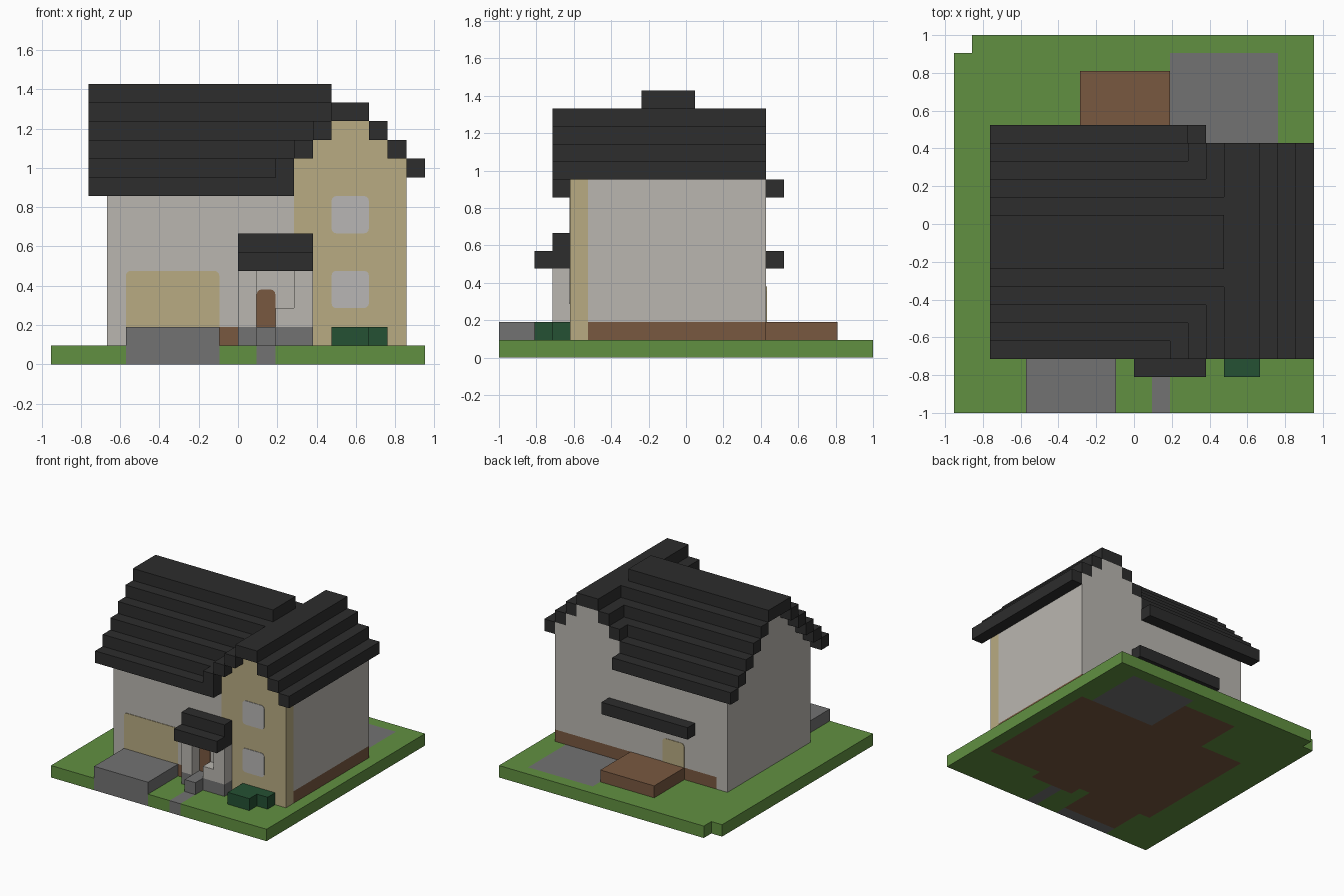
import bpy
import bmesh
from mathutils import Vector

cube = bpy.data.objects.get("Cube")
if cube:
    bpy.data.objects.remove(cube, do_unlink=True)

U = 2 / 21                          # one block
ORIGIN = Vector((10, 10.5, 0))      # block grid corner offset


def pos(x, y, z):
    return (Vector((x, y, z)) - ORIGIN) * U


def material(name, r, g, b):
    m = bpy.data.materials.new(name)
    m.use_nodes = True
    m.diffuse_color = (r, g, b, 1)
    m.node_tree.nodes["Principled BSDF"].inputs["Base Color"].default_value = (r, g, b, 1)
    return m


WALL = material("pale wall", .49, .47, .435)
TAN = material("tan render", .485, .41, .223)
ROOF = material("charcoal roof", .026, .026, .026)
GRASS = material("grass green", .12, .28, .053)
BROWN = material("earth brown", .19, .098, .051)
STONE = material("grey paving", .17, .17, .17)
BUSH = material("dark hedge green", .018, .082, .033)
GLASS = material("pale window", .48, .47, .46)


def finish(name, bm, mats):
    bmesh.ops.recalc_face_normals(bm, faces=bm.faces)
    me = bpy.data.meshes.new(name)
    bm.to_mesh(me)
    bm.free()
    for m in mats:
        me.materials.append(m)
    ob = bpy.data.objects.new(name, me)
    bpy.context.collection.objects.link(ob)
    return ob


def blocks(name, mat, boxes):
    """Boxes given as x, y and z ranges in block units, joined in one object."""
    bm = bmesh.new()
    for (x0, x1), (y0, y1), (z0, z1) in boxes:
        verts = bmesh.ops.create_cube(bm, size=1)["verts"]
        for v in verts:
            v.co = pos(x1 if v.co.x > 0 else x0, y1 if v.co.y > 0 else y0,
                       z1 if v.co.z > 0 else z0)
    return finish(name, bm, [mat])


def plate(name, mat, xr, y, zr, round_bottom=False):
    """Thin upright panel with rounded corners, set into the wall plane at y."""
    bm = bmesh.new()
    (x0, x1), (z0, z1) = xr, zr
    corners = [bm.verts.new(pos(x, y, z)) for x, z in ((x0, z0), (x1, z0), (x1, z1), (x0, z1))]
    bm.faces.new(corners)
    for v in corners:
        v.co.y -= .004
    soft = corners if round_bottom else corners[2:]
    bmesh.ops.bevel(bm, geom=soft, offset=.025, segments=3, profile=.5, affect='VERTICES')
    ext = bmesh.ops.extrude_face_region(bm, geom=bm.faces[:])["geom"]
    for v in ext:
        if isinstance(v, bmesh.types.BMVert):
            v.co.y += .008
    return finish(name, bm, [mat])


# Lawn slab with paved and bare-earth cells
def inside(c, xr, yr):
    return xr[0] < c.x < xr[1] and yr[0] < c.y < yr[1]


def ground_colour(c, underside):
    paved = (((4, 9), (0, 1)), ((11, 12), (0, 3)), ((12, 18), (15, 20)))
    earth = (((3, 19), (4, 15)), ((7, 12), (15, 19)), ((4, 9), (1, 4)), ((10, 14), (3, 4)))
    if any(inside(c, *r) for r in paved):
        return 1
    if underside and any(inside(c, *r) for r in earth):
        return 2
    return 0


bm = bmesh.new()
bmesh.ops.create_grid(bm, x_segments=20, y_segments=21, size=.5)
for v in bm.verts:
    v.co = Vector(((v.co.x + .5) * 20, (v.co.y + .5) * 21, 0))
notch = [f for f in bm.faces if inside(f.calc_center_median(), (0, 1), (20, 21))]
bmesh.ops.delete(bm, geom=notch, context='FACES')
top = bmesh.ops.extrude_face_region(bm, geom=bm.faces[:])["geom"]
bmesh.ops.translate(bm, vec=(0, 0, 1), verts=[g for g in top if isinstance(g, bmesh.types.BMVert)])
bmesh.ops.recalc_face_normals(bm, faces=bm.faces)
for f in bm.faces:
    c = f.calc_center_median() - f.normal * .3
    f.material_index = ground_colour(c, f.normal.z < -.5)
for v in bm.verts:
    v.co = pos(*v.co)
finish("lawn", bm, [GRASS, STONE, BROWN])

# Main walls with stepped gable
main = [((3, 4), (4, 15), (1, 2)), ((3, 13), (4, 15), (2, 10))]
main += [((3, 15), (4 + i, 15 - i), (9, 10 + i)) for i in range(1, 5)]
blocks("main_walls", WALL, main)


# Wing: stepped gable layers, tan at the front and pale behind
def wing_layers(yr, base):
    layers = [((13, 19), yr, (base, 11))]
    return layers + [((13 + i, 19 - i), yr, (11, 11 + i)) for i in (1, 2)]


blocks("wing_front", TAN, wing_layers((4, 5), 1))
blocks("wing_walls", WALL, wing_layers((5, 15), 2))

# Foundation and rear deck
blocks("foundation", BROWN, [((4, 19), (5, 15), (1, 2)), ((4, 13), (4, 5), (1, 2))])
blocks("rear_deck", BROWN, [((7, 12), (15, 19), (1, 2))])

# Main roof: mirrored stepped courses and a ridge
courses = []
for i, end in enumerate((13, 13, 14, 15, 15)):
    for y in (3 + i, 15 - i):
        courses.append(((2, end), (y, y + 1), (9 + i, 10 + i)))
courses.append(((2, 15), (8, 11), (14, 15)))
blocks("main_roof", ROOF, courses)

# Wing roof
courses = [((15, 17), (3, 15), (13, 14))]
for i in range(3):
    for x in (12 + i, 19 - i):
        courses.append(((x, x + 1), (3, 15), (10 + i, 11 + i)))
blocks("wing_roof", ROOF, courses)

# Porch and rear canopy
blocks("porch_roof", ROOF, [((10, 14), (2, 3), (5, 6)), ((10, 14), (3, 4), (5, 7))])
blocks("rear_canopy", ROOF, [((6, 14), (15, 16), (5, 6))])
blocks("porch_walls", WALL, [((10, 11), (3, 4), (2, 5)), ((13, 14), (3, 4), (2, 5)),
                             ((12, 13), (3, 4), (2, 3))])
blocks("porch_base", STONE, [((10, 14), (3, 4), (1, 2)), ((11, 12), (2, 3), (1, 2))])

# Driveway ramp and hedge
blocks("driveway", STONE, [((4, 9), (0, 4), (1, 2))])
blocks("hedge", BUSH, [((15, 18), (3, 4), (1, 2)), ((15, 17), (2, 3), (1, 2))])

# Doors and windows
plate("garage_door", TAN, (4, 9), 4, (2, 5))
plate("front_door", BROWN, (11, 12), 4, (2, 4))
plate("back_door", TAN, (7, 9), 15, (2, 4))
for label, z in (("lower", 3), ("upper", 7)):
    plate(label + "_window", GLASS, (15, 17), 4, (z, z + 2), True)
